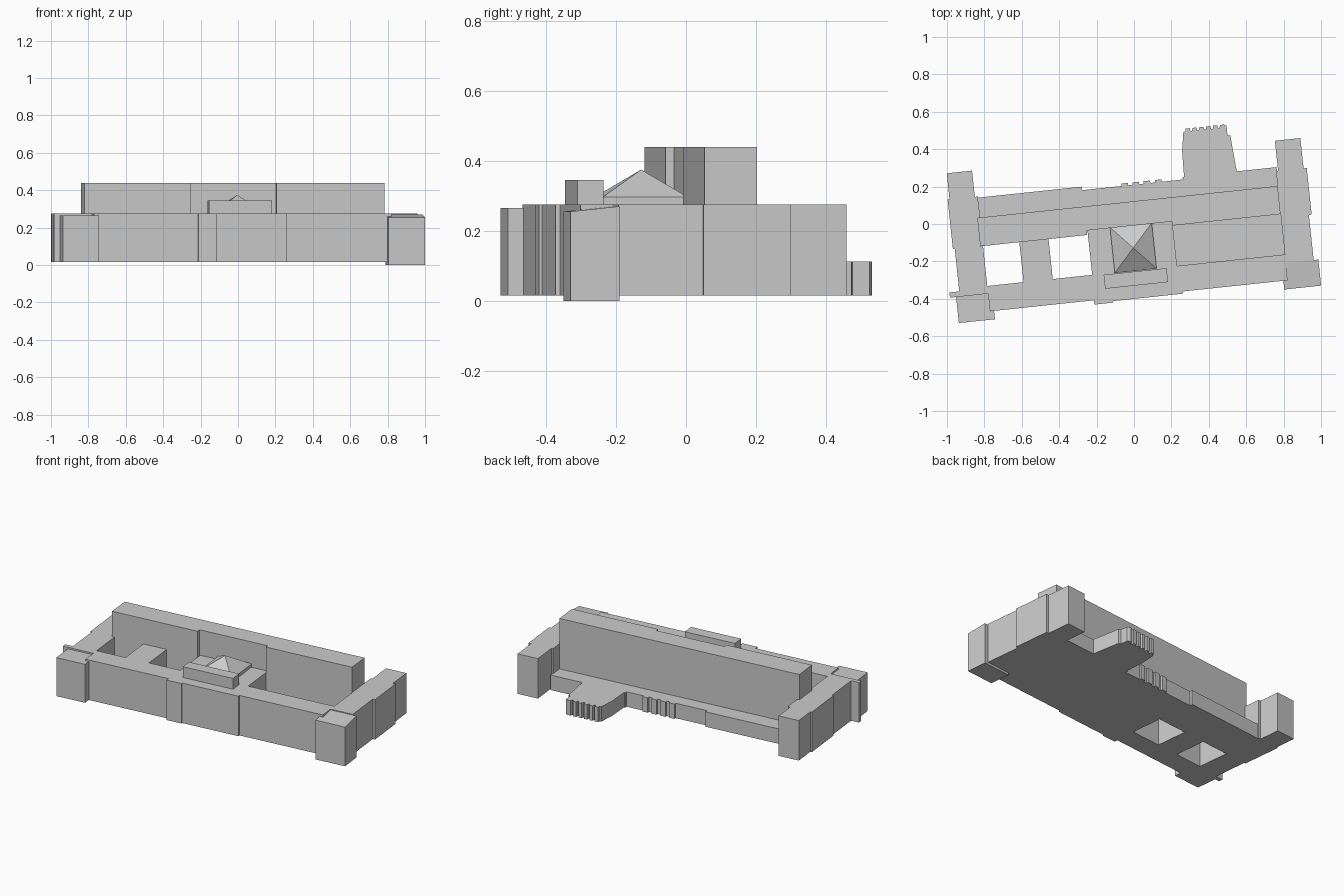
import bpy, bmesh, math
from mathutils import Matrix

cube = bpy.data.objects.get("Cube")
if cube:
    bpy.data.objects.remove(cube, do_unlink=True)

stone = bpy.data.materials.new("pale_grey")
stone.use_nodes = True
GREY = (0.6, 0.6, 0.6, 1)
stone.diffuse_color = GREY
stone.node_tree.nodes["Principled BSDF"].inputs["Base Color"].default_value = GREY

# The whole building is turned slightly on its site
TURN = Matrix.Rotation(math.radians(6.05), 4, 'Z')
BASE, LOW, ROOF, TALL = 0.015, 0.112, 0.275, 0.44


def finish(name, bm):
    bmesh.ops.recalc_face_normals(bm, faces=bm.faces)
    mesh = bpy.data.meshes.new(name)
    bm.to_mesh(mesh)
    bm.free()
    mesh.materials.append(stone)
    obj = bpy.data.objects.new(name, mesh)
    obj.matrix_world = TURN
    bpy.context.collection.objects.link(obj)
    return obj


def prism(name, outline, top, bottom=BASE):
    """Extrude a plan outline; top may be a height or a function of y."""
    bm = bmesh.new()
    height = top if callable(top) else (lambda y: top)
    low = [bm.verts.new((x, y, bottom)) for x, y in outline]
    high = [bm.verts.new((x, y, height(y))) for x, y in outline]
    bm.faces.new(low)
    bm.faces.new(high)
    for i in range(len(outline)):
        j = (i + 1) % len(outline)
        bm.faces.new((low[i], low[j], high[j], high[i]))
    return finish(name, bm)


def block(name, x0, x1, y0, y1, top=ROOF, bottom=BASE):
    return prism(name, [(x0, y0), (x1, y0), (x1, y1), (x0, y1)], top, bottom)


# Tall rear range with a shallow recess in the middle of its front
prism("tall_range", [(-0.83, -0.032), (-0.255, -0.032), (-0.255, -0.008), (0.204, -0.008),
                     (0.204, -0.03), (0.785, -0.03), (0.785, 0.121), (-0.83, 0.121)], TALL)

# Low strip behind the tall range, with small buttresses
prism("rear_strip", [(-0.83, 0.121), (0.79, 0.121), (0.79, 0.222), (0.285, 0.222),
                     (0.285, 0.209), (-0.257, 0.209), (-0.257, 0.228), (-0.83, 0.228)], LOW)
for i in range(4):
    x = -0.045 + i * 0.06
    block("rear_buttress", x, x + 0.035, 0.209, 0.222, LOW)

# Low rear annex with a toothed end wall
teeth = []
for i in range(6):
    x = 0.535 - i * 0.037
    teeth += [(x, 0.478), (x - 0.022, 0.478), (x - 0.026, 0.462), (x - 0.035, 0.462)]
prism("rear_annex", [(0.292, 0.2), (0.32, 0.186), (0.578, 0.192), (0.562, 0.416),
                     (0.547, 0.42), (0.547, 0.47)] + teeth + [(0.312, 0.45), (0.297, 0.36)], LOW)

# Front range with its projecting bays
prism("front_range", [(-0.815, -0.383), (-0.256, -0.383), (-0.256, -0.406), (-0.156, -0.406),
                      (-0.156, -0.398), (0.222, -0.398), (0.222, -0.386), (0.785, -0.386),
                      (0.785, -0.247), (-0.815, -0.247)], ROOF)

# Link between the two open courts, and the central block
block("court_link", -0.62, -0.463, -0.247, -0.032)
block("central_block", -0.251, 0.205, -0.247, -0.008)

# Closed court on the right with a low floor
for x0, x1 in ((0.205, 0.4), (0.4, 0.663), (0.663, 0.785)):
    block("court_floor", x0, x1, -0.247, -0.03, LOW)

# Side wings with shallow wall projections
block("right_wing_west_end", -0.967, -0.831, 0.234, 0.375)
block("right_wing", -0.967, -0.815, -0.288, 0.234)
block("right_wing_bay", -0.977, -0.967, -0.03, 0.234)
block("right_wing_nub", -1.02, -0.967, -0.288, -0.26)
block("left_wing", 0.785, 0.935, -0.293, 0.2)
block("left_wing_rear", 0.796, 0.933, 0.2, 0.363)
block("left_wing_bay", 0.935, 0.95, -0.05, 0.2)

# Corner pavilions
block("right_pavilion", -0.987, -0.793, -0.428, -0.287, 0.265)
block("left_pavilion", 0.762, 0.96, -0.433, -0.293, lambda y: 0.27 + (y + 0.293) * 0.107, 0.0)

# Rooftop parapet block and pyramid skylight on a low plinth
block("roof_block", -0.19, 0.148, -0.328, -0.253, 0.345, ROOF)
X0, X1, Y0, Y1, EAVE = -0.13, 0.095, -0.25, -0.004, 0.296
block("skylight_plinth", X0, X1, Y0, Y1, EAVE, ROOF)
bm = bmesh.new()
ring = [bm.verts.new((x, y, EAVE)) for x, y in ((X0, Y0), (X1, Y0), (X1, Y1), (X0, Y1))]
apex = bm.verts.new(((X0 + X1) / 2, (Y0 + Y1) / 2, 0.375))
bm.faces.new(ring)
for i in range(4):
    bm.faces.new((ring[i], ring[(i + 1) % 4], apex))
finish("skylight_pyramid", bm)
